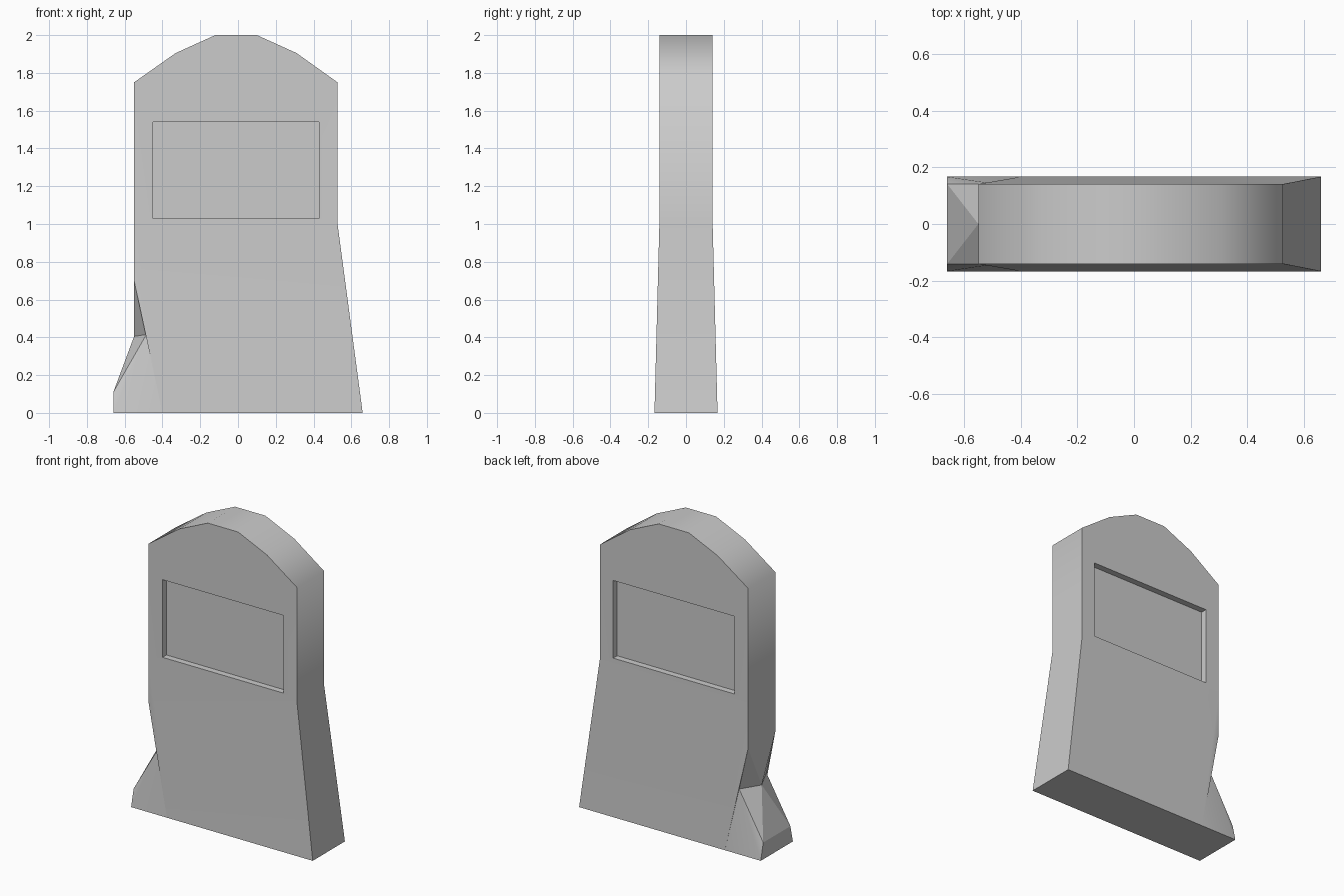
import bpy, bmesh

if "Cube" in bpy.data.objects:
    bpy.data.objects.remove(bpy.data.objects["Cube"])

D, B = 0.141, 0.167   # half depth of the slab, half depth at the base

# Outline of the face (x, z, half depth), running round from the base
outline = [(-0.66, 0, B), (-0.40, 0, B), (0.66, 0, B), (0.527, 1.0, D), (0.527, 1.75, D),
           (0.31, 1.905, D), (0.10, 2.0, D), (-0.12, 2.0, D), (-0.33, 1.905, D),
           (-0.55, 1.75, D), (-0.55, 1.0, D), (-0.55, 0.70, D),
           (-0.485, 0.415, D), (-0.66, 0.11, D)]
# Flat pieces of the face, as outline indices
pieces = [(3, 4, 5, 6, 7, 8, 9, 10), (1, 2, 3, 10), (1, 10, 11),
          (1, 11, 12), (0, 1, 12), (0, 12, 13)]

# Slab with tapered foot
bm = bmesh.new()
front = [bm.verts.new((x, -y, z)) for x, z, y in outline]
back = [bm.verts.new((x, y, z)) for x, z, y in outline]
for p in pieces:
    bm.faces.new([front[i] for i in p])
    bm.faces.new([back[i] for i in reversed(p)])
n = len(outline)
for i in range(n):
    if i not in (11, 12):
        j = (i + 1) % n
        bm.faces.new([front[i], back[i], back[j], front[j]])

# Chipped notch in the left edge
mid = bm.verts.new((-0.55, 0, 0.405))
ring = [front[11], front[12], front[13], back[13], back[12], back[11]]
for i in range(6):
    bm.faces.new([ring[i], ring[(i + 1) % 6], mid])
bmesh.ops.recalc_face_normals(bm, faces=bm.faces)
mesh = bpy.data.meshes.new("headstone")
bm.to_mesh(mesh)
bm.free()
stone = bpy.data.objects.new("headstone", mesh)
bpy.context.collection.objects.link(stone)

# Recessed panels on the front and back
for side, name in ((-1, "front_panel_cutter"), (1, "back_panel_cutter")):
    bpy.ops.mesh.primitive_cube_add(size=1, location=(-0.01, side * 0.20, 1.285))
    cutter = bpy.context.object
    cutter.name = name
    cutter.scale = (0.88, 0.20, 0.51)
    cutter.hide_render = True
    cut = stone.modifiers.new(name, 'BOOLEAN')
    cut.operation = 'DIFFERENCE'
    cut.solver = 'EXACT'
    cut.object = cutter
    bpy.context.view_layer.objects.active = stone
    bpy.ops.object.modifier_apply(modifier=cut.name)
    bpy.data.objects.remove(cutter)

# Smooth arch, crisp edges round the notch
bpy.ops.object.select_all(action='DESELECT')
stone.select_set(True)
bpy.context.view_layer.objects.active = stone
bpy.ops.object.shade_smooth_by_angle(angle=1.01)
verts = stone.data.vertices
for e in stone.data.edges:
    if all(verts[v].co.x < -0.48 and 0.1 < verts[v].co.z < 0.71 for v in e.vertices):
        e.use_edge_sharp = True
